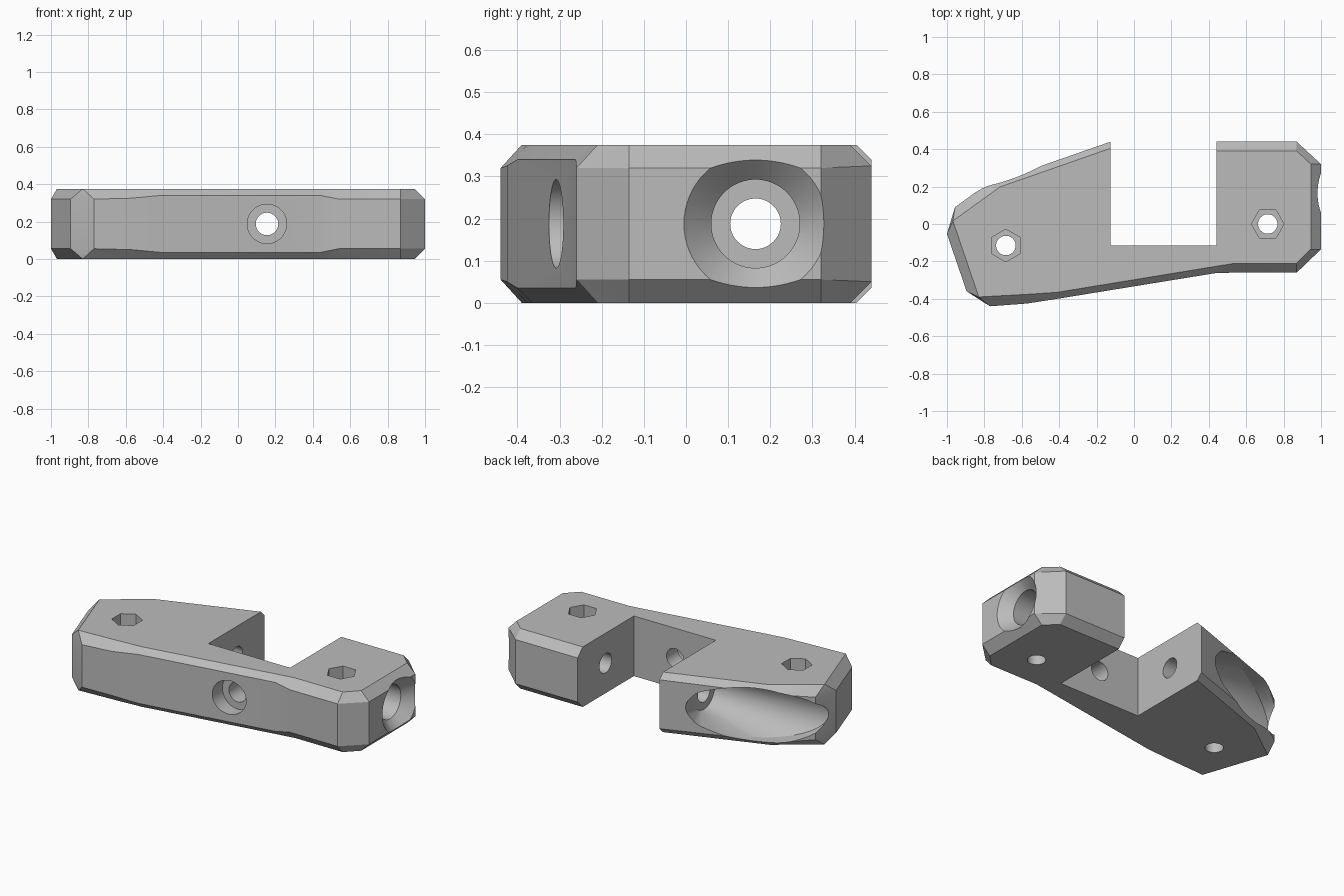
import bpy, bmesh, math
from mathutils import Vector, Matrix

cube = bpy.data.objects.get("Cube")
if cube:
    bpy.data.objects.remove(cube, do_unlink=True)

H = 0.375          # block height
AXIS_Y, AXIS_Z = 0.165, H / 2

grey = bpy.data.materials.new("light grey")
grey.use_nodes = True
colour = (0.5, 0.5, 0.5, 1)
grey.diffuse_color = colour
grey.node_tree.nodes["Principled BSDF"].inputs["Base Color"].default_value = colour


def make_object(name, bm):
    bmesh.ops.recalc_face_normals(bm, faces=bm.faces)
    mesh = bpy.data.meshes.new(name)
    bm.to_mesh(mesh)
    bm.free()
    ob = bpy.data.objects.new(name, mesh)
    mesh.materials.append(grey)
    bpy.context.collection.objects.link(ob)
    return ob


def rod(name, start, end, r1, r2=None, sides=64, turn=0.0):
    """Cylinder, cone or prism running from start to end."""
    start, end = Vector(start), Vector(end)
    way = end - start
    bm = bmesh.new()
    matrix = (Matrix.Translation((start + end) / 2)
              @ way.to_track_quat('Z', 'Y').to_matrix().to_4x4()
              @ Matrix.Rotation(turn, 4, 'Z'))
    bmesh.ops.create_cone(bm, cap_ends=True, segments=sides, radius1=r1,
                          radius2=r1 if r2 is None else r2,
                          depth=way.length, matrix=matrix)
    return make_object(name, bm)


# Block outline: widest x, y, flat x, y on the top, and height of the upper edge
OUTLINE = [
    (-1.00, -0.053, -0.968, 0.016, 0.32), (-0.895, -0.36, -0.83, -0.39, 0.32),
    (-0.77, -0.44, -0.828, -0.39, 0.32), (-0.57, -0.425, -0.57, -0.376, 0.325),
    (-0.41, -0.40, -0.41, -0.365, 0.34), (0.44, -0.262, 0.44, -0.226, 0.34),
    (0.54, -0.26, 0.54, -0.21, 0.32), (0.87, -0.26, 0.87, -0.21, 0.32),
    (1.00, -0.135, 0.945, -0.135, 0.32), (1.00, 0.32, 0.945, 0.32, 0.32),
    (0.87, 0.44, 0.87, 0.39, 0.325), (0.44, 0.44, 0.44, 0.39, 0.325),
    (0.44, -0.115, 0.44, -0.115, 0.33), (-0.125, -0.115, -0.125, -0.115, 0.33),
    (-0.125, 0.44, -0.125, 0.405, 0.34), (-0.796, 0.207, -0.717, 0.198, 0.335),
    (-0.957, 0.09, -0.966, 0.018, 0.32),
]

# Chamfered block, lofted through four levels
bm = bmesh.new()
rings = [
    [bm.verts.new((u, v, 0)) for x, y, u, v, z in OUTLINE],
    [bm.verts.new((x, y, H - z)) for x, y, u, v, z in OUTLINE],
    [bm.verts.new((x, y, z)) for x, y, u, v, z in OUTLINE],
    [bm.verts.new((u, v, H)) for x, y, u, v, z in OUTLINE],
]
n = len(OUTLINE)
for low, high in zip(rings, rings[1:]):
    for i in range(n):
        j = (i + 1) % n
        bm.faces.new((low[i], low[j], high[j], high[i]))
bm.faces.new(rings[0][::-1])
bm.faces.new(rings[-1])
bmesh.ops.triangulate(bm, faces=[f for f in bm.faces if len(f.verts) == 4])
block = make_object("clamp_block", bm)

# Long cross hole with a countersunk bore on the right side
cutters = [
    rod("cross_hole", (-1.2, AXIS_Y, AXIS_Z), (1.2, AXIS_Y, AXIS_Z), 0.06),
    rod("side_bore", (0.55, AXIS_Y, AXIS_Z), (1.1, AXIS_Y, AXIS_Z), 0.105),
    rod("side_countersink", (0.92, AXIS_Y, AXIS_Z), (1.05, AXIS_Y, AXIS_Z), 0.09, 0.22),
]

# Front screw hole with a counterbore
cutters += [
    rod("front_hole", (0.155, -0.5, AXIS_Z), (0.155, 0.0, AXIS_Z), 0.06),
    rod("front_bore", (0.155, -0.5, AXIS_Z), (0.155, -0.225, AXIS_Z), 0.105),
]

# Upright screw holes with hexagonal nut pockets
for side, x, y, turn in (("left", 0.715, 0.0, 0), ("right", -0.685, -0.115, math.pi / 6)):
    cutters.append(rod(side + "_screw_hole", (x, y, -0.1), (x, y, 0.5), 0.052))
    pocket = rod(side + "_nut_pocket", (0, 0, 0.12), (0, 0, 0.5), 0.087, sides=6)
    # Put a corner on x, then turn the pocket as needed
    corner = pocket.data.vertices[0].co
    spin = turn - math.atan2(corner.y, corner.x)
    pocket.data.transform(Matrix.Translation((x, y, 0)) @ Matrix.Rotation(spin, 4, 'Z'))
    cutters.append(pocket)

# Flared slot where the bore runs out through the slanted back face
bm = bmesh.new()
tip_a, tip_b = Vector((-0.27, 0.39, AXIS_Z)), Vector((-0.985, 0.0, AXIS_Z))
along = (tip_a - tip_b) / 2
outward = Vector((-along.y, along.x, 0)).normalized()
for i in range(64):
    a = math.tau * i / 64
    c, s = math.cos(a), math.sin(a)
    for x in (-0.24, -0.93):
        bm.verts.new((x, AXIS_Y + 0.105 * c, AXIS_Z + 0.105 * s))
    rim = (tip_a + tip_b) / 2 + along * c + Vector((0, 0, 0.165 * s))
    bm.verts.new(rim)
    bm.verts.new(rim + outward * 0.3)
hull = bmesh.ops.convex_hull(bm, input=bm.verts)
loose = [v for v in bm.verts if not v.link_faces]
bmesh.ops.delete(bm, geom=loose, context='VERTS')
cutters.append(make_object("back_slot", bm))

# Cut every opening, then clear the cutters away
for cutter in cutters:
    cutter.hide_render = True
    mod = block.modifiers.new(cutter.name, 'BOOLEAN')
    mod.operation = 'DIFFERENCE'
    mod.solver = 'EXACT'
    mod.object = cutter
bpy.context.view_layer.update()
result = bpy.data.meshes.new_from_object(
    block.evaluated_get(bpy.context.evaluated_depsgraph_get()))
block.modifiers.clear()
block.data = result
for cutter in cutters:
    bpy.data.objects.remove(cutter, do_unlink=True)
result.materials.clear()
result.materials.append(grey)
for face in result.polygons:
    face.material_index = 0

# Smooth bores, crisp block edges
bpy.ops.object.select_all(action='DESELECT')
block.select_set(True)
bpy.context.view_layer.objects.active = block
bpy.ops.object.shade_smooth_by_angle(angle=math.radians(12))
